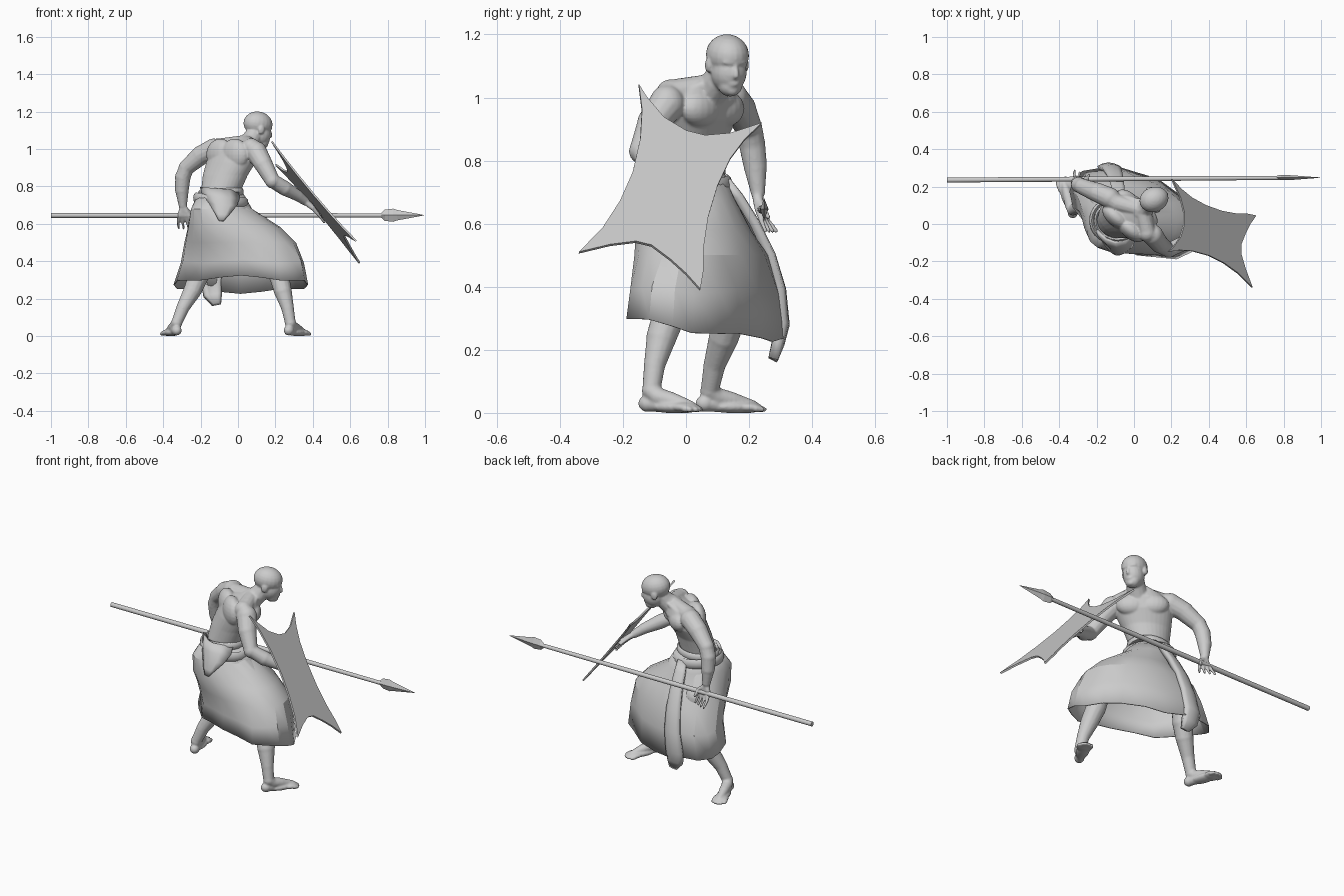
import bpy, bmesh, math
from mathutils import Vector, Matrix

if "Cube" in bpy.data.objects:
    bpy.data.objects.remove(bpy.data.objects["Cube"])

def finish(name, bm, smooth=40):
    bmesh.ops.recalc_face_normals(bm, faces=bm.faces)
    me = bpy.data.meshes.new(name)
    bm.to_mesh(me)
    bm.free()
    ob = bpy.data.objects.new(name, me)
    bpy.context.collection.objects.link(ob)
    bpy.context.view_layer.objects.active = ob
    for o in bpy.context.selected_objects:
        o.select_set(False)
    ob.select_set(True)
    if smooth:
        bpy.ops.object.shade_smooth_by_angle(angle=math.radians(smooth))
    return ob

def loft(bm, rings, caps=True):
    vs = [[bm.verts.new(p) for p in r] for r in rings]
    n = len(vs[0])
    for a, b in zip(vs, vs[1:]):
        for i in range(n):
            bm.faces.new((a[i], a[(i + 1) % n], b[(i + 1) % n], b[i]))
    if caps:
        bm.faces.new(vs[0][::-1])
        bm.faces.new(vs[-1])

def tube(bm, pts, n=14, balls=True):
    """Round limb through (x, y, z, radius) points."""
    P = [Vector(p[:3]) for p in pts]
    u, rings = None, []
    for i, p in enumerate(P):
        t = (P[min(i + 1, len(P) - 1)] - P[max(i - 1, 0)]).normalized()
        u = t.orthogonal() if u is None else u - t * u.dot(t)
        u.normalize()
        v = t.cross(u)
        rings.append([p + pts[i][3] * (u * math.cos(a) + v * math.sin(a))
                      for a in (2 * math.pi * k / n for k in range(n))])
    loft(bm, rings)
    if balls:
        for p in pts:
            ball(bm, p[:3], (p[3],) * 3)

def ball(bm, loc, size, yaw=0, pitch=0):
    m = (Matrix.Translation(loc) @ Matrix.Rotation(math.radians(yaw), 4, 'Z')
         @ Matrix.Rotation(math.radians(pitch), 4, 'Y') @ Matrix.Diagonal((*size, 1)))
    bmesh.ops.create_uvsphere(bm, u_segments=20, v_segments=12, radius=1, matrix=m)

def oval(cx, cy, z, a, b, yaw=0, shear=0, n=32):
    c, s = math.cos(math.radians(yaw)), math.sin(math.radians(yaw))
    out = []
    for k in range(n):
        t = 2 * math.pi * k / n
        x, y = a * math.cos(t), b * math.sin(t)
        out.append(Vector((cx + c * x - s * y, cy + s * x + c * y - shear * x, z)))
    return out

# ---- body: torso, limbs and head merged into one skin
bm = bmesh.new()
loft(bm, [oval(*r) for r in (
    (-.095, .015, .66, .11, .09, -5), (-.09, .015, .78, .108, .09, -15),
    (-.068, .025, .86, .127, .092, -28), (-.037, .04, .93, .148, .102, -38),
    (-.018, .05, .99, .148, .1, -40), (.0, .055, 1.03, .115, .078, -40),
    (.04, .08, 1.055, .055, .05, -40))])
tube(bm, [(.03, .07, 1.01, .06), (.07, .1, 1.05, .05), (.1, .125, 1.1, .045)])      # neck
for sh in ((-.13, .14, 1.0), (.1, -.06, .985)):                                      # shoulders
    tube(bm, [(.04, .075, 1.035, .04), ((sh[0]) * .7, (sh[1]) * .8, 1.01, .048), (*sh, .055)])
front = Vector((.64, .77, 0))
side = Vector((.77, -.64, 0))
for s in (-1, 1):
    ball(bm, Vector((-.018, .047, .965)) + front * .046 + side * s * .055, (.085, .052, .06), -40)  # chest
    ball(bm, Vector((-.03, .035, .97)) - front * .04 + side * s * .05, (.09, .05, .085), -40)       # back

# arms
tube(bm, [(-.13, .14, 1.0, .056), (-.2, .17, .965, .052), (-.275, .2, .9, .043),
          (-.295, .21, .85, .042), (-.3, .22, .78, .037), (-.295, .228, .7, .023)])
tube(bm, [(.1, -.06, .98, .057), (.135, -.105, .92, .05), (.185, -.14, .83, .041),
          (.25, -.11, .79, .04), (.32, -.06, .75, .03), (.36, -.03, .72, .023)])

# hands: palm, four fingers, thumb
def hand(wrist, along, across, curl):
    w, d, a, c = (Vector(v) for v in (wrist, along, across, curl))
    d.normalize(); a.normalize(); c.normalize()
    for k in range(4):
        off = a * (k - 1.5) * .016
        p = [w, w + d * .05 + off, w + d * .085 + off * 1.6 + c * (.004 + .004 * k),
             w + d * .12 + off * 1.75 + c * (.012 + .009 * k)]
        tube(bm, [(*q, r) for q, r in zip(p, (.018, .014, .0085, .007))], 10)
    p = [w + d * .015, w + d * .04 - a * .035 + c * .012, w + d * .075 - a * .04 + c * .028]
    tube(bm, [(*q, r) for q, r in zip(p, (.016, .011, .008))], 10)
hand((-.292, .226, .695), (.08, .15, -1), (-1, .1, 0), (.2, 1, 0))
hand((.355, -.035, .722), (.7, .4, -.5), (.3, -.8, -.4), (.1, .5, -.8))

# legs and feet
def leg(pts, heel, toe):
    tube(bm, pts)
    h, t = Vector(heel), Vector(toe)
    d = t - h
    yaw = math.degrees(math.atan2(d.y, d.x))
    perp = Vector((-d.y, d.x, 0)).normalized()
    ball(bm, h, (.03, .027, .027), yaw)
    tube(bm, [(*pts[-1][:3], .03), (*(h + d * .2 + Vector((0, 0, .022))), .03),
              (*(h + d * .45 + Vector((0, 0, .012))), .027), (*(h + d * .8 + Vector((0, 0, -.003))), .018)])
    tube(bm, [(*h, .025), (*(h + d * .5 + Vector((0, 0, -.004))), .025)])
    ball(bm, h + d * .5 + Vector((0, 0, -.008)), (.085, .036, .02), yaw)
    ball(bm, h + d * .72 + Vector((0, 0, -.008)), (.045, .043, .018), yaw)
    for k in range(5):
        o = perp * (k - 2) * .0165
        b = h + d * .8 + o
        e = h + d * (.98 - .02 * (k - 2) ** 2) + o
        tube(bm, [(b.x, b.y, .014, .012), (e.x, e.y, .011, .009)], 10)
leg([(-.03, .0, .66, .08), (.11, .0, .56, .078), (.21, -.01, .44, .056), (.22, -.05, .32, .054),
     (.24, -.078, .24, .048), (.265, -.1, .15, .034), (.28, -.11, .07, .029)],
    (.272, -.122, .03), (.365, .045, .024))
leg([(-.14, .05, .66, .08), (-.165, .13, .55, .076), (-.185, .17, .43, .055), (-.215, .14, .31, .054),
     (-.245, .12, .24, .048), (-.295, .09, .15, .035), (-.328, .075, .07, .029)],
    (-.328, .06, .03), (-.383, .25, .024))

# head, facing +x and slightly +y
Y = 22
head = Matrix.Translation((.108, .132, 1.112)) @ Matrix.Rotation(math.radians(Y), 4, 'Z') \
    @ Matrix.Rotation(math.radians(10), 4, 'Y')
for loc, size in (((-.005, 0, .022), (.08, .067, .066)), ((.014, 0, -.03), (.062, .057, .065)),
                  ((.034, 0, -.068), (.036, .04, .036)), ((.054, 0, .01), (.02, .043, .012)),
                  ((.072, 0, -.03), (.016, .011, .012)), ((.062, 0, -.058), (.014, .02, .01)),
                  ((.054, 0, -.082), (.016, .02, .016)), ((.045, 0, -.045), (.028, .04, .028)),
                  ((-.005, .064, -.01), (.018, .009, .024)), ((-.005, -.064, -.01), (.018, .009, .024))):
    ball(bm, head @ Vector(loc), size, Y, 10)
tube(bm, [(*(head @ Vector((.066, 0, .008))), .006), (*(head @ Vector((.078, 0, -.025))), .009)], 10)
body = finish('body', bm)
m = body.modifiers.new('merge', 'REMESH')
m.mode, m.voxel_size, m.use_smooth_shade = 'VOXEL', .005, True
m = body.modifiers.new('soften', 'SMOOTH')
m.factor, m.iterations = .5, 5

# ---- long skirt, sheared to follow the lunge, with broad facets and a fuller seat
bm = bmesh.new()
N = 20
rings = [oval(cx, cy, z, a, b, 0, sh, N) for cx, cy, z, a, b, sh in (
    (-.09, .02, .77, .115, .098, 0), (-.085, .02, .68, .16, .135, -.08), (-.015, .03, .58, .245, .175, .1),
    (.015, .05, .5, .295, .2, .22), (.025, .057, .39, .328, .21, .3), (.015, .06, .275, .36, .222, .3))]
for ring, seat in zip(rings, (.015, .035, .045, .035, .018, 0)):
    for k, v in enumerate(ring):
        w = max(0, math.cos(2 * math.pi * k / N - math.radians(228))) ** 3
        v += Vector((-.6, -.75, 0)) * seat * w
for j, drop in ((4, .012), (5, .04)):
    for k, v in enumerate(rings[j]):
        t = 2 * math.pi * k / N
        v.z -= drop * math.sin(t) + .009 * math.sin(5 * t)
        v.y += .006 * (-1) ** k
loft(bm, rings, False)
skirt = finish('skirt', bm, 24)
m = skirt.modifiers.new('cloth', 'SOLIDIFY')
m.thickness = .006

# ---- waist wrap: two overlapping rolls
bm = bmesh.new()
for z, a, b, tilt, r in ((.765, .112, .1, .06, .018), (.725, .135, .118, -.1, .022)):
    sec = []
    for v in oval(-.092, .015, z, a, b, -8):
        d = Vector((v.x + .092, v.y - .015, 0)).normalized()
        v.z += tilt * (v.x + .092)
        sec.append([v + d * r * .6 * math.cos(q) + Vector((0, 0, r * 1.3 * math.sin(q)))
                    for q in (k * math.pi / 4 for k in range(8))])
    loft(bm, sec + [sec[0]], False)
bmesh.ops.remove_doubles(bm, verts=bm.verts, dist=1e-5)
finish('waist_wrap', bm, 60)

def strip(name, rows, across, thick, bow=0):
    """Cloth strip from (x, y, z, half width) rows; bow curls the sides towards +y."""
    b = bmesh.new()
    a = Vector(across).normalized()
    cols = (-1, -.5, 0, .5, 1)
    vs = [[b.verts.new(Vector(r[:3]) + a * r[3] * s + Vector((0, bow * (r[3] * s) ** 2, 0)))
           for s in cols] for r in rows]
    for p, q in zip(vs, vs[1:]):
        for i in range(len(cols) - 1):
            b.faces.new((p[i], p[i + 1], q[i + 1], q[i]))
    ob = finish(name, b, 50)
    md = ob.modifiers.new('cloth', 'SOLIDIFY')
    md.thickness, md.offset = thick, 0

strip('hip_drape', [(-.1, -.098, .785, .1), (-.09, -.125, .74, .095), (-.08, -.143, .7, .07),
                    (-.085, -.155, .65, .035), (-.09, -.16, .615, .012)], (1, -.05, -.1), .016, 6)
strip('hanging_sash', [(-.07, .13, .73, .025), (-.08, .17, .68, .03), (-.09, .22, .6, .034),
                       (-.105, .27, .5, .04), (-.12, .303, .39, .045), (-.14, .314, .28, .05),
                       (-.135, .298, .22, .045), (-.115, .277, .17, .02)], (1, .05, .15), .03, -6)

# ---- spear along x
bm = bmesh.new()
tube(bm, [(-1, .235, .645, .0135), (0, .242, .645, .0135), (.82, .247, .645, .011)], 12, False)
finish('spear_shaft', bm)
bm = bmesh.new()
loft(bm, [[Vector((x, .248 + y, .646 + z)) for y, z in ((hy, 0), (0, hz), (-hy, 0), (0, -hz))]
          for x, hy, hz in ((.765, .012, .012), (.785, .014, .03), (.83, .013, .035),
                            (.85, .012, .028), (.995, .001, .001))])
finish('spear_head', bm, 0)

# ---- four-pointed shield: outline in (y, z) lying on a tilted plane
outline = [(-.15, 1.04), (-.125, 1.0), (-.07, .935), (0, .893), (.06, .878), (.14, .885), (.24, .918),
           (.185, .865), (.14, .805), (.1, .72), (.07, .62), (.055, .52), (.055, .45), (.045, .39),
           (.0, .44), (-.05, .485), (-.11, .53), (-.16, .542), (-.24, .532), (-.34, .508),
           (-.265, .585), (-.21, .67), (-.17, .76), (-.145, .87), (-.14, .96)]
bm = bmesh.new()
bm.faces.new([bm.verts.new((.963 - .19 * y - .78 * z, y, z)) for y, z in outline])
bmesh.ops.triangulate(bm, faces=bm.faces)
shield = finish('shield', bm, 0)
m = shield.modifiers.new('plate', 'SOLIDIFY')
m.thickness, m.offset = .01, 0
